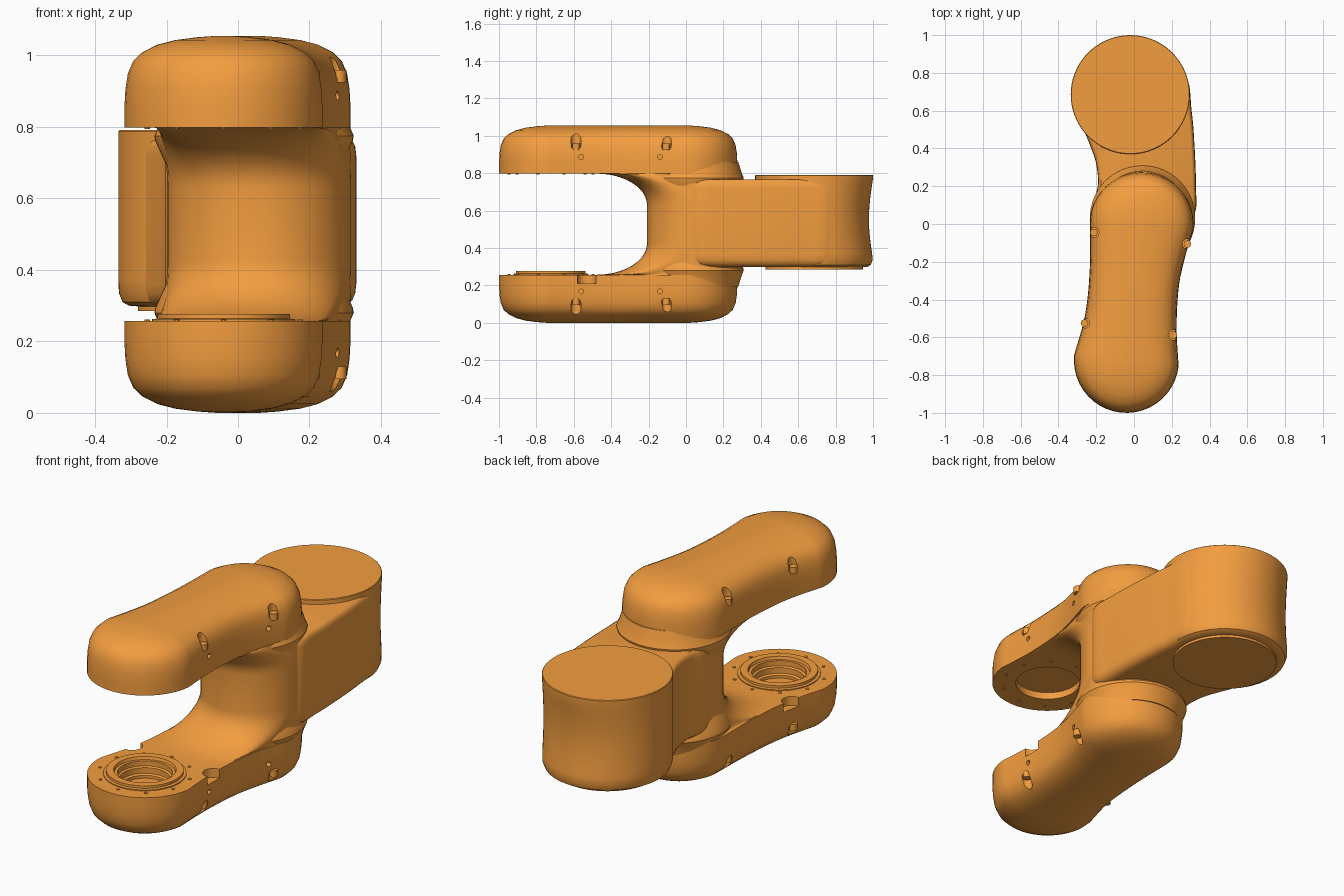
import bpy, bmesh, math
from mathutils import Vector

if "Cube" in bpy.data.objects:
    bpy.data.objects.remove(bpy.data.objects["Cube"])

TOP = 1.055                                   # fork is mirrored about TOP / 2
HUB = (-0.04, -0.722)
HEAD = (-0.02, 0.685)
AXIS = Vector((0.08, 0.72)).normalized()      # direction the fork arms run in
SIDE = Vector((AXIS.y, -AXIS.x))

orange = bpy.data.materials.new("orange_paint")
orange.diffuse_color = (0.9, 0.34, 0.05, 1)
orange.use_nodes = True
orange.node_tree.nodes["Principled BSDF"].inputs["Base Color"].default_value = orange.diffuse_color


def make(name, bm, smooth=True):
    bmesh.ops.recalc_face_normals(bm, faces=bm.faces)
    me = bpy.data.meshes.new(name)
    bm.to_mesh(me)
    bm.free()
    ob = bpy.data.objects.new(name, me)
    bpy.context.collection.objects.link(ob)
    me.materials.append(orange)
    if smooth:
        shade(ob)
    return ob


def activate(ob):
    bpy.ops.object.select_all(action='DESELECT')
    ob.select_set(True)
    bpy.context.view_layer.objects.active = ob


def shade(ob):
    activate(ob)
    bpy.ops.object.shade_smooth_by_angle(angle=math.radians(35))


def loft(bm, rings, start=True, end=True):
    """Skin closed rings of 3D points, optionally capping the ends."""
    vs = [[bm.verts.new(p) for p in r] for r in rings]
    n = len(vs[0])
    for a, b in zip(vs, vs[1:]):
        for i in range(n):
            j = (i + 1) % n
            bm.faces.new((a[i], a[j], b[j], b[i]))
    if start:
        bm.faces.new(vs[0])
    if end:
        bm.faces.new(vs[-1])
    return vs


def turned(bm, centre, profile, n=64):
    """Solid of revolution from (radius, z) pairs."""
    loft(bm, [[(centre[0] + r * math.cos(2 * math.pi * i / n),
                centre[1] + r * math.sin(2 * math.pi * i / n), z) for i in range(n)]
              for r, z in profile])


def catmull(a, b, c, d, t):
    return 0.5 * (2 * b + (c - a) * t + (2 * a - 5 * b + 4 * c - d) * t * t
                  + (3 * b - a - 3 * c + d) * t ** 3)


# ---- fork outlines ----
KEYS = [Vector(k) for k in ((-0.04, -0.722, 0.278), (-0.016, -0.5, 0.243),
                            (0.006, -0.25, 0.241), (0.04, 0.0, 0.275))]


def arm_spine(s):
    i = min(int(s * 3), 2)
    k = lambda j: KEYS[max(0, min(3, j))]
    return catmull(k(i - 1), k(i), k(i + 1), k(i + 2), s * 3 - i)


def outline(spine, scale=1.0, power=1.0, arc=22, run=18):
    """Stadium-like outline around a spine giving (x, y, radius)."""
    def at(s, u, v):
        k = spine(s)
        return k.xy + k.z * scale * (u * SIDE + v * AXIS)
    pts = []
    for i in range(arc + 1):
        a = math.pi * i / arc
        c, s = math.cos(a), max(0.0, math.sin(a))
        pts.append(at(0, -math.copysign(abs(c) ** power, c), -s ** power))
    pts += [at(i / run, 1, 0) for i in range(1, run)]
    for i in range(arc + 1):
        a = math.pi * i / arc
        pts.append(at(1, math.cos(a), math.sin(a)))
    pts += [at(1 - i / run, -1, 0) for i in range(1, run)]
    return pts


def lift(layers):
    return [[(p.x, p.y, z) for p in pts] for pts, z in layers]


def mirrored(layers):
    return [(pts, TOP - z) for pts, z in reversed(layers)]


def bridge(bm, a, b):
    """Flat floor between an outer and an inner ring."""
    edges = [bm.edges.get((r[i - 1], r[i])) for r in (a, b) for i in range(len(r))]
    bmesh.ops.triangle_fill(bm, edges=edges, use_beauty=True, normal=(0, 0, 1))


# ---- fork: two domed arms joined by a flared post ----
arm = [(outline(arm_spine, 1 - f), z) for f, z in
       ((0.93, 0.0), (0.73, 0.004), (0.51, 0.012), (0.33, 0.025), (0.18, 0.046),
        (0.09, 0.07), (0.035, 0.105), (0.01, 0.15), (0, 0.2), (0, 0.257))]
flare = outline(lambda s: arm_spine(0.68 + 0.32 * s), 0.97, 0.6)
post = outline(lambda s: Vector((0.06, 0.05 + 0.02 * s, 0.258)))
stem = []
for i in range(11):
    t = math.pi / 2 * i / 10
    stem.append(([a.lerp(b, math.sin(t)) for a, b in zip(flare, post)],
                 0.257 + 0.17 * (1 - math.cos(t))))
bm = bmesh.new()
low = loft(bm, lift(arm), True, False)
mid = loft(bm, lift(stem + mirrored(stem)), False, False)
high = loft(bm, lift(mirrored(arm)), False, True)
bridge(bm, low[-1], mid[0])
bridge(bm, high[0], mid[-1])
fork = make("fork_body", bm, False)

# ---- cuts: bearing bores, screw slots, side pin holes, clearance notches ----
SLOTS = ((-0.212, -0.045), (0.283, -0.105), (-0.262, -0.525), (0.208, -0.588))
bm = bmesh.new()
turned(bm, HUB, ((0.137, 0.17), (0.137, 0.3)))
turned(bm, HUB, ((0.16, 0.76), (0.16, 0.835)))
for x, y in SLOTS:
    for z0, z1 in ((0.935, 1.12), (-0.07, 0.12)):
        turned(bm, (x, y), ((0.027, z0), (0.027, z1)), 20)
for x, y in ((0.225, -0.53), (-0.27, -0.5)):
    turned(bm, (x, y), ((0.05, 0.21), (0.05, 0.32)), 28)
for y, x in ((-0.56, 0.225), (-0.14, 0.272)):
    for z in (0.168, TOP - 0.168):
        loft(bm, [[(px, y + 0.013 * math.cos(a), z + 0.013 * math.sin(a))
                   for a in (math.pi * k / 6 for k in range(12))]
                  for px in (x - 0.03, x + 0.06)])
cutter = make("fork_cutter", bm, False)
cutter.hide_render = True
mod = fork.modifiers.new("cuts", 'BOOLEAN')
mod.operation = 'DIFFERENCE'
mod.solver = 'EXACT'
mod.object = cutter
activate(fork)
bpy.ops.object.modifier_apply(modifier=mod.name)
bpy.data.objects.remove(cutter)
shade(fork)

# ---- screws sitting in the slots ----
bm = bmesh.new()
for x, y in SLOTS:
    for z0, z1 in ((0.925, 0.96), (TOP - 0.96, TOP - 0.925)):
        turned(bm, (x, y), ((0.02, z0), (0.02, z1)), 16)
make("cover_screws", bm)

# ---- raised bearing ring on the lower arm, with stepped bore ----
bm = bmesh.new()
turned(bm, HUB, ((0.2, 0.165), (0.2, 0.262), (0.186, 0.264), (0.186, 0.277),
                 (0.15, 0.277), (0.146, 0.262), (0.132, 0.262), (0.132, 0.235),
                 (0.122, 0.23), (0.122, 0.2), (0.11, 0.195), (0.11, 0.18)))
make("bearing_ring", bm)

# ---- small bolts round both hub faces ----
bm = bmesh.new()
for i in range(10):
    a = 2 * math.pi * (i + 0.5) / 10
    p = (HUB[0] + 0.225 * math.cos(a), HUB[1] + 0.225 * math.sin(a))
    for z in (0.257, TOP - 0.257):
        turned(bm, p, ((0.008, z - 0.004), (0.008, z + 0.004)), 10)
make("hub_bolts", bm)

# ---- neck joining the post to the round head ----
pts = [Vector(p) for p in (
    (0.2, -0.03), (0.318, 0.05), (0.328, 0.2), (0.32, 0.42), (0.305, 0.6), (0.27, 0.79),
    (0.1, 0.85), (-0.1, 0.78), (-0.255, 0.64), (-0.268, 0.52), (-0.238, 0.43),
    (-0.203, 0.33), (-0.19, 0.22), (-0.2, 0.1), (-0.1, 0.0))]
n = len(pts)
curve = [catmull(pts[i - 1], pts[i], pts[(i + 1) % n], pts[(i + 2) % n], k / 6)
         for i in range(n) for k in range(6)]
mid = Vector((0.05, 0.38))
bm = bmesh.new()
loft(bm, [[(*(mid + (p - mid) * s), z) for p in curve] for s, z in
          ((0.82, 0.298), (0.9, 0.303), (0.96, 0.315), (0.99, 0.335), (1, 0.36), (1, 0.53),
           (1, 0.72), (0.99, 0.745), (0.965, 0.76), (0.93, 0.766))])
make("neck", bm)

# ---- fillet collars where the neck meets each arm ----
for name, flip in (("upper_collar", False), ("lower_collar", True)):
    prof = ((0.23, 0.66), (0.258, 0.72), (0.276, 0.76), (0.279, 0.775), (0.27, 0.795),
            (0.262, 0.82), (0.25, 0.86))
    bm = bmesh.new()
    turned(bm, (0.045, 0.03), [(r, TOP - z if flip else z) for r, z in prof])
    make(name, bm)

# ---- round head, slightly hollowed on its rear face ----
prof = [(0.26, 0.285), (0.26, 0.298), (0.285, 0.3), (0.303, 0.31), (0.313, 0.335)]
prof += [(0.315, 0.335 + 0.44 * i / 12) for i in range(1, 13)] + [(0.315, 0.788), (0.312, 0.791)]
bm = bmesh.new()
turned(bm, HEAD, prof, 72)
for v in bm.verts:
    dy = (v.co.y - HEAD[1]) / 0.315
    if dy > 0 and 0.34 < v.co.z < 0.77:
        v.co.y -= 0.022 * dy * math.sin(math.pi * (v.co.z - 0.34) / 0.43)
make("round_head", bm)
